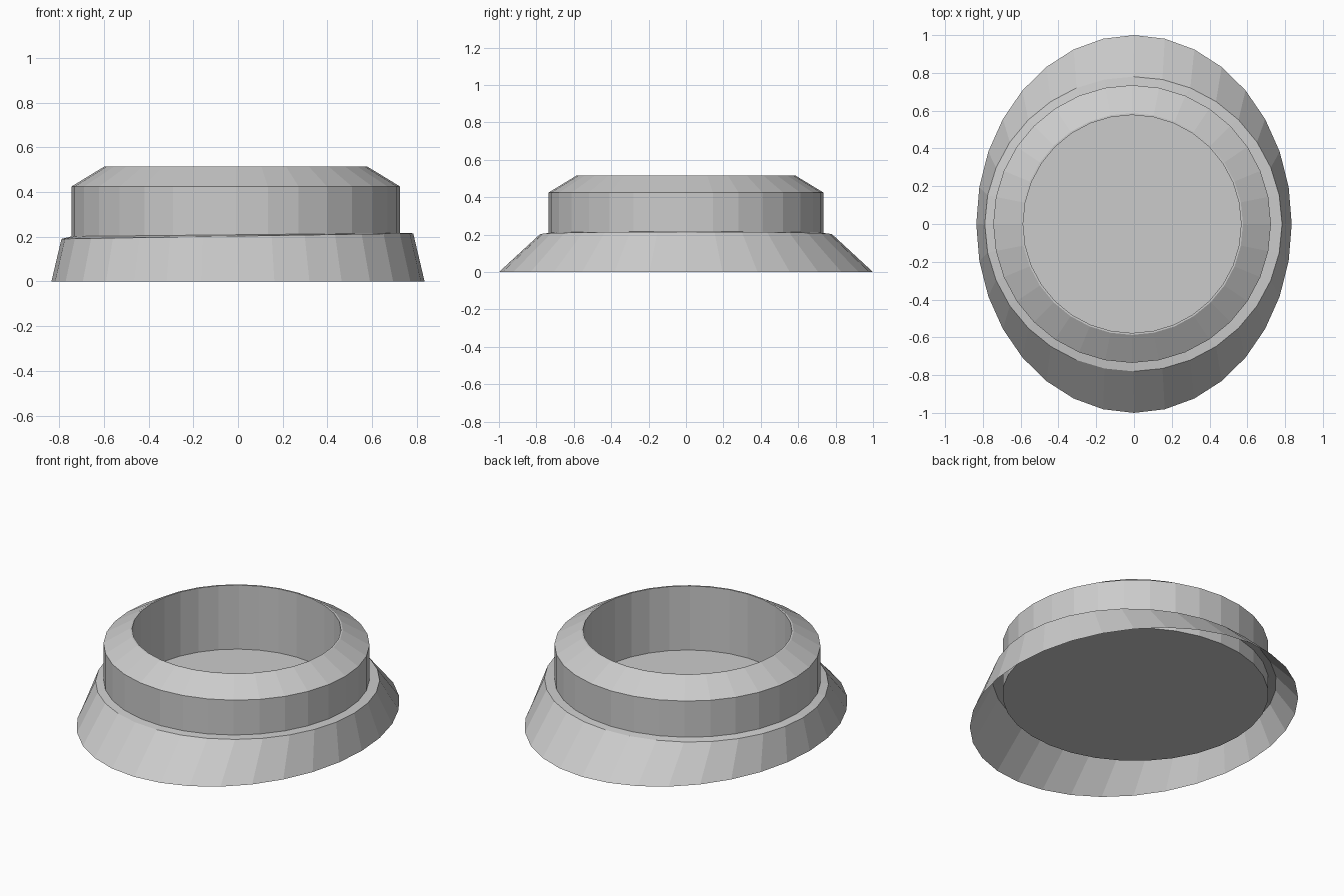
import bpy
import bmesh
from math import sin, cos, tau

cube = bpy.data.objects.get("Cube")
if cube:
    bpy.data.objects.remove(cube)

SIDES = 32
CENTRE = -0.01  # the cup sits slightly off the base centre

grey = bpy.data.materials.new("plain grey")
grey.use_nodes = True
colour = (0.6, 0.6, 0.6, 1)
grey.diffuse_color = colour
grey.node_tree.nodes["Principled BSDF"].inputs["Base Color"].default_value = colour


def loft(name, rings, capped):
    """Join rings of (centre x, radius x, radius y, height, tilt along x)."""
    bm = bmesh.new()
    loops = []
    for cx, rx, ry, z, tilt in rings:
        loop = []
        for i in range(SIDES):
            a = tau * i / SIDES
            x = cx + rx * cos(a)
            loop.append(bm.verts.new((x, ry * sin(a), z + tilt * x)))
        loops.append(loop)
    for low, high in zip(loops, loops[1:]):
        for i in range(SIDES):
            j = (i + 1) % SIDES
            bm.faces.new((low[i], low[j], high[j], high[i]))
    if capped:
        bm.faces.new(loops[0][::-1])
        bm.faces.new(loops[-1])
    mesh = bpy.data.meshes.new(name)
    bm.to_mesh(mesh)
    bm.free()
    mesh.materials.append(grey)
    obj = bpy.data.objects.new(name, mesh)
    bpy.context.collection.objects.link(obj)
    return obj


# Flared oval skirt, open below, with a slightly tilted ledge round the cup
loft("flared_skirt", [
    (0, 0.835, 1.0, 0, 0),
    (-0.003, 0.787, 0.78, 0.203, 0.016),
    (CENTRE, 0.735, 0.735, 0.209, 0.01),
], False)

# Cup: underside, wall, chamfer, narrow rim, inner wall and floor
cup_profile = [(0.735, 0.118), (0.735, 0.425), (0.587, 0.515),
               (0.577, 0.515), (0.577, 0.125)]
loft("cup", [(CENTRE, r, r, z, 0) for r, z in cup_profile], True)
